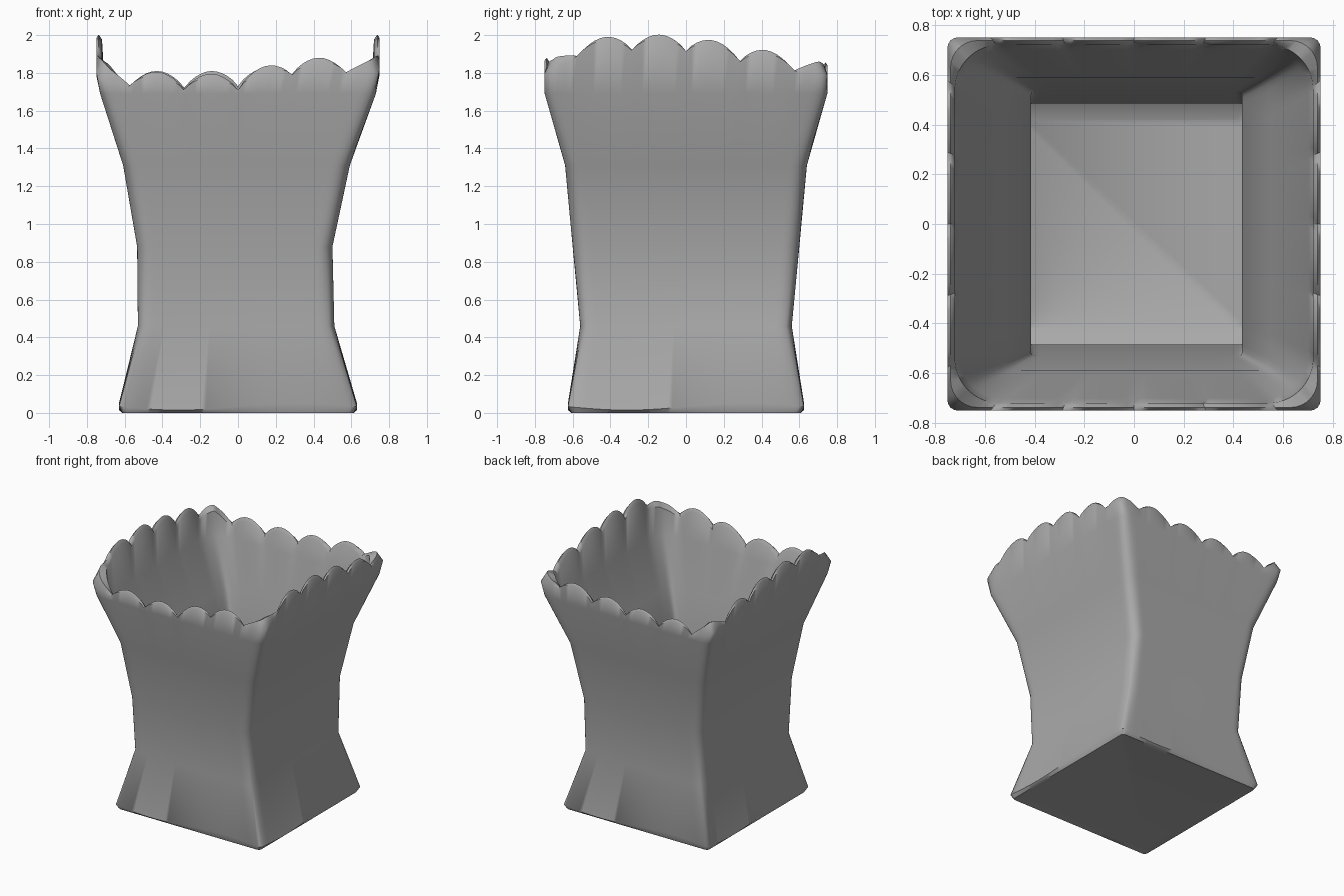
import bpy, bmesh
from math import sin, pi
from mathutils import Vector

if "Cube" in bpy.data.objects:
    bpy.data.objects.remove(bpy.data.objects["Cube"])

card = bpy.data.materials.new("grey card")
card.use_nodes = True
card.diffuse_color = (0.4, 0.4, 0.4, 1)
card.node_tree.nodes["Principled BSDF"].inputs["Base Color"].default_value = card.diffuse_color

STEPS = 52                      # samples along one side
SCALLOP = 10                    # samples in one scallop
SIDE_COUNT = 4

# Heights of the notches: corner, five notches, corner, going round from front
NOTCHES = [
    [1.80, 1.73, 1.71, 1.71, 1.79, 1.80, 1.82],     # front
    [1.82, 1.89, 1.92, 1.915, 1.86, 1.81, 1.81],    # +x side
    [1.81, 1.79, 1.75, 1.73, 1.72, 1.73, 1.80],     # back
    [1.80, 1.81, 1.86, 1.915, 1.92, 1.89, 1.80],    # -x side
]


def rim(corner_bulge, scallop_bulge, drop=0):
    """Scalloped rim: four whole arcs and half an arc at each corner."""
    def height(side, i):
        j = i - STEPS // 2
        last = STEPS // 2 - 2 * SCALLOP
        heights = NOTCHES[side]
        if abs(j) > 2 * SCALLOP:
            f = (abs(j) - 2 * SCALLOP) / last
            a, b = (heights[5], heights[6]) if j > 0 else (heights[1], heights[0])
            return a + (b - a) * f + corner_bulge * sin(pi / 2 * f) - drop
        k = min((j + 2 * SCALLOP) // SCALLOP, 3)
        f = (j + 2 * SCALLOP) / SCALLOP - k
        notch = heights[k + 1] * (1 - f) + heights[k + 2] * f
        return notch + scallop_bulge * max(0, sin(pi * f)) ** 0.8 - drop
    return height


def level(z):
    return lambda side, i: z


def wavy_base(side, i):
    return 0.033 - 0.018 * sin(2 * pi * i / STEPS)


def clamp(v, m):
    return max(-m, min(m, v))


def ring(bm, hx, hy, radius, height, shift=0):
    """Rounded rectangle of vertices; height is a function of side and sample."""
    verts = []
    for side in range(SIDE_COUNT):
        for i in range(STEPS):
            t = 2 * i / STEPS - 1
            u, v = [(t, -1), (1, t), (-t, 1), (-1, -t)][side]
            p = Vector((u * hx, v * hy))
            q = Vector((clamp(p.x, hx - radius), clamp(p.y, hy - radius)))
            p = q + (p - q).normalized() * radius
            verts.append(bm.verts.new((p.x + shift, p.y, height(side, i))))
    return verts


# Section table: half width, half depth, corner radius, height, sideways shift
sections = [
    # underside and base edge
    (0.57, 0.565, 0.02, level(0.005), 0),
    (0.612, 0.607, 0.02, level(0.0), 0),
    (0.63, 0.625, 0.02, wavy_base, 0),
    # outer wall
    (0.52, 0.56, 0.07, level(0.46), -0.01),
    (0.517, 0.60, 0.08, level(0.88), -0.017),
    (0.60, 0.64, 0.08, level(1.31), -0.008),
    (0.73, 0.748, 0.06, level(1.69), 0),
    # rounded scalloped rim
    (0.75, 0.75, 0.04, rim(-0.02, 0.068), 0),
    (0.738, 0.738, 0.11, rim(0.05, 0.085), 0),
    (0.72, 0.72, 0.18, rim(0.05, 0.085, 0.025), 0),
    # inner wall and floor
    (0.70, 0.70, 0.17, level(1.64), 0),
    (0.53, 0.59, 0.04, level(1.30), 0.015),
    (0.425, 0.53, 0.01, level(0.88), 0.01),
    (0.43, 0.485, 0.01, level(0.46), 0.01),
    (0.50, 0.50, 0.01, level(0.15), 0),
    (0.43, 0.42, 0.01, level(0.09), 0),
]

bm = bmesh.new()
rings = [ring(bm, *s) for s in sections]
count = STEPS * SIDE_COUNT
for low, high in zip(rings, rings[1:]):
    for i in range(count):
        n = (i + 1) % count
        bm.faces.new((low[i], low[n], high[n], high[i]))

# Underside and inner floor
bm.faces.new(rings[0][::-1])
bm.faces.new(rings[-1])
bmesh.ops.recalc_face_normals(bm, faces=bm.faces)

mesh = bpy.data.meshes.new("scalloped_box")
bm.to_mesh(mesh)
bm.free()
mesh.materials.append(card)
box = bpy.data.objects.new("scalloped_box", mesh)
bpy.context.collection.objects.link(box)
bpy.context.view_layer.objects.active = box
box.select_set(True)
bpy.ops.object.shade_smooth_by_angle(angle=pi / 3.6)
